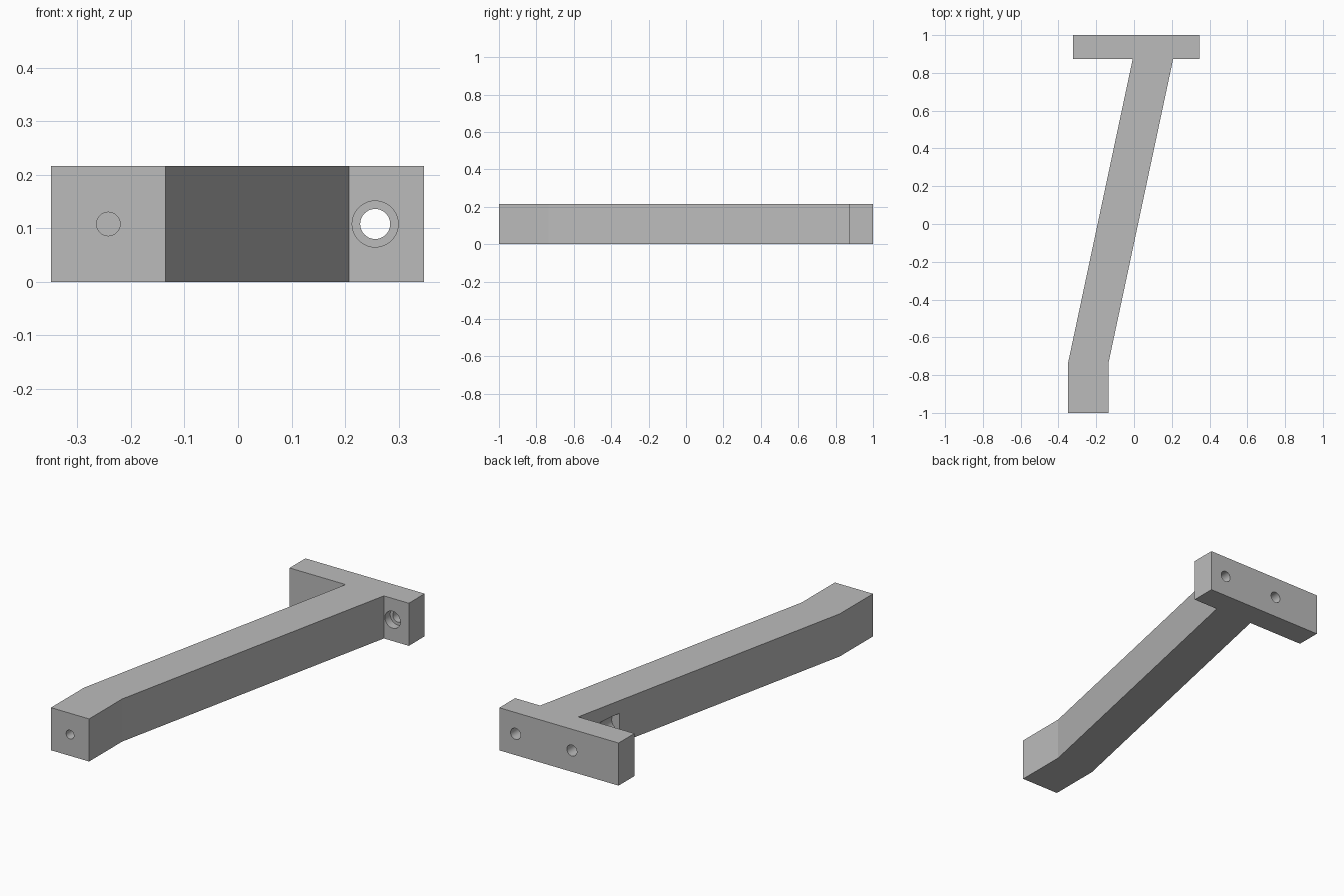
import bpy, math

default = bpy.data.objects.get("Cube")
if default:
    bpy.data.objects.remove(default, do_unlink=True)

H = 0.216          # height of the whole bracket
MID = H / 2        # height of the hole axes

grey = bpy.data.materials.new("plain grey")
grey.use_nodes = True
colour = (0.5, 0.5, 0.5, 1)
grey.diffuse_color = colour
grey.node_tree.nodes["Principled BSDF"].inputs["Base Color"].default_value = colour


def extruded(name, outline):
    """Prism of height H over a counter-clockwise outline."""
    n = len(outline)
    verts = [(x, y, z) for z in (0, H) for x, y in outline]
    faces = [tuple(reversed(range(n))), tuple(range(n, 2 * n))]
    faces += [(i, (i + 1) % n, (i + 1) % n + n, i + n) for i in range(n)]
    mesh = bpy.data.meshes.new(name)
    mesh.from_pydata(verts, [], faces)
    mesh.materials.append(grey)
    obj = bpy.data.objects.new(name, mesh)
    bpy.context.collection.objects.link(obj)
    return obj


def drill(target, name, x, y0, y1, radius):
    """Cut a round hole along y from y0 to y1."""
    bpy.ops.mesh.primitive_cylinder_add(
        vertices=48, radius=radius, depth=y1 - y0,
        location=(x, (y0 + y1) / 2, MID), rotation=(math.pi / 2, 0, 0))
    cutter = bpy.context.object
    cutter.name = name
    cutter.data.materials.append(grey)
    mod = target.modifiers.new(name, 'BOOLEAN')
    mod.object = cutter
    mod.solver = 'EXACT'
    bpy.context.view_layer.objects.active = target
    bpy.ops.object.modifier_apply(modifier=name)
    bpy.data.objects.remove(cutter, do_unlink=True)


# One solid: cranked arm running into the mounting plate
bracket = extruded("cranked_bracket", [
    (-0.349, -1), (-0.135, -1), (-0.135, -0.735), (0.207, 0.873),
    (0.347, 0.873), (0.347, 1), (-0.322, 1), (-0.322, 0.873),
    (-0.007, 0.873), (-0.349, -0.735)])

# Mounting holes with counterbores; the inner one also notches the arm
for side, x in (("outer", 0.256), ("inner", -0.06)):
    drill(bracket, side + "_hole", x, 0.8, 1.1, 0.028)
    drill(bracket, side + "_counterbore", x, 0.62, 0.915, 0.043)

# Blind screw hole in the arm's end
drill(bracket, "end_hole", -0.242, -1.1, -0.78, 0.022)

bpy.ops.object.select_all(action='DESELECT')
bracket.select_set(True)
bpy.context.view_layer.objects.active = bracket
bpy.ops.object.shade_smooth_by_angle(angle=math.radians(20))
for edge in bracket.data.edges:
    # keep the shallow crank of the arm crisp
    a, b = (bracket.data.vertices[i].co for i in edge.vertices)
    if abs(a.y + 0.735) < 0.001 and abs(b.y + 0.735) < 0.001:
        edge.use_edge_sharp = True
for poly in bracket.data.polygons:
    if poly.area > 0.02:
        poly.use_smooth = False
